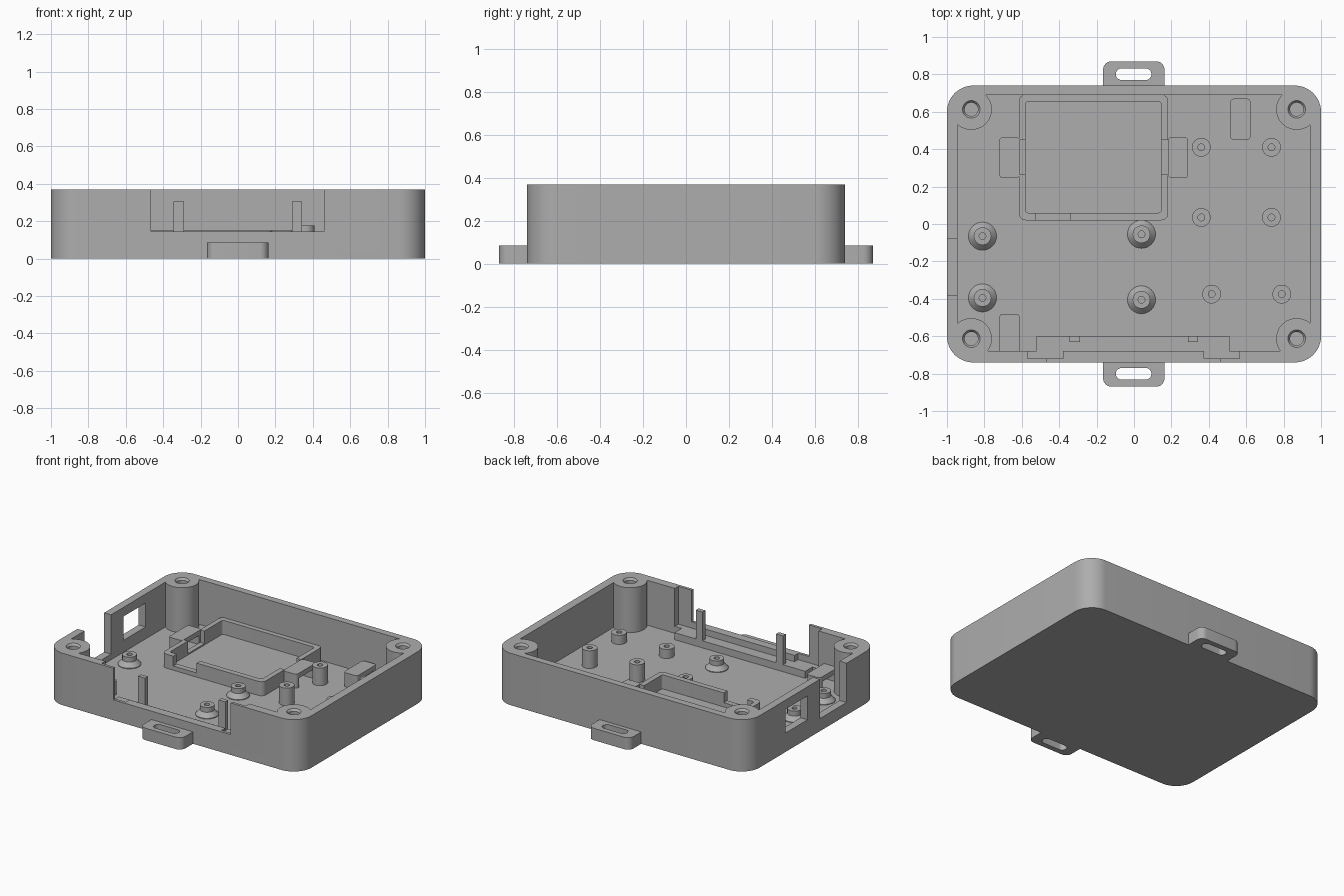
import bpy, bmesh
from math import sin, cos, pi

if "Cube" in bpy.data.objects:
    bpy.data.objects.remove(bpy.data.objects["Cube"])

grey = bpy.data.materials.new("plain grey")
grey.use_nodes = True
GREY = (0.42, 0.42, 0.42, 1)
grey.diffuse_color = GREY
grey.node_tree.nodes["Principled BSDF"].inputs["Base Color"].default_value = GREY

FLOOR, TOP, RIM = 0.05, 0.37, 0.15


def make(name, bm):
    bmesh.ops.recalc_face_normals(bm, faces=bm.faces)
    mesh = bpy.data.meshes.new(name)
    bm.to_mesh(mesh)
    bm.free()
    obj = bpy.data.objects.new(name, mesh)
    bpy.context.scene.collection.objects.link(obj)
    mesh.materials.append(grey)
    return obj


def prism(name, xs, ys, zs, r=0, seg=8):
    """Upright block with rounded vertical corners."""
    pts = []
    if r == 0:
        pts = [(xs[0], ys[0]), (xs[1], ys[0]), (xs[1], ys[1]), (xs[0], ys[1])]
    else:
        corners = [(xs[1] - r, ys[1] - r), (xs[0] + r, ys[1] - r),
                   (xs[0] + r, ys[0] + r), (xs[1] - r, ys[0] + r)]
        for q, (cx, cy) in enumerate(corners):
            for i in range(seg + 1):
                a = (q + i / seg) * pi / 2
                pts.append((cx + r * cos(a), cy + r * sin(a)))
    bm = bmesh.new()
    base = bm.faces.new([bm.verts.new((x, y, zs[0])) for x, y in pts])
    ext = bmesh.ops.extrude_face_region(bm, geom=[base], use_keep_orig=True)
    for v in ext["geom"]:
        if isinstance(v, bmesh.types.BMVert):
            v.co.z = zs[1]
    bmesh.ops.remove_doubles(bm, verts=bm.verts, dist=1e-5)
    return make(name, bm)


def lathe(name, x, y, profile, n=32):
    """Turned part; the profile lists (radius, height) from base to axis."""
    bm = bmesh.new()
    rings = [[bm.verts.new((x + r * cos(2 * pi * i / n), y + r * sin(2 * pi * i / n), z))
              for i in range(n)] for r, z in profile]
    for a, b in zip(rings, rings[1:]):
        for i in range(n):
            j = (i + 1) % n
            bm.faces.new((a[i], a[j], b[j], b[i]))
    bm.faces.new(rings[0])
    bm.faces.new(rings[-1])
    return make(name, bm)


def cut(target, *cutters):
    """Subtract the cutters for good and remove them."""
    for c in cutters:
        c.hide_render = True
        mod = target.modifiers.new("cut", 'BOOLEAN')
        mod.operation, mod.solver, mod.object = 'DIFFERENCE', 'EXACT', c
        dg = bpy.context.evaluated_depsgraph_get()
        mesh = bpy.data.meshes.new_from_object(target.evaluated_get(dg))
        target.modifiers.clear()
        target.data = mesh
        bpy.data.objects.remove(c)
    return target


# Tray shell, with corner bosses left standing in the cavity
CORNERS = [(sx * 0.87, sy * 0.613) for sx in (-1, 1) for sy in (-1, 1)]
cavity = prism("cavity", (-0.945, 0.94), (-0.68, 0.69), (FLOOR, 0.5))
cut(cavity, *[lathe("boss", x, y, [(0.11, 0), (0.11, 0.6)], 40) for x, y in CORNERS])
shell = prism("tray_shell", (-1, 1), (-0.74, 0.74), (0, TOP), 0.14, 12)
cut(shell, cavity)

# Screw holes with a small chamfer
cut(shell, *[lathe("hole", x, y, [(0.036, 0.1), (0.036, 0.355), (0.047, TOP), (0.047, 0.45)])
             for x, y in CORNERS])

# Openings: front notch, thinned pockets beside it, side notch, side window
cut(shell,
    prism("front_notch", (-0.465, 0.46), (-0.8, -0.6), (0.145, 0.5)),
    prism("pocket", (-0.57, -0.38), (-0.72, -0.66), (0.1, 0.5)),
    prism("pocket", (0.375, 0.565), (-0.72, -0.66), (0.1, 0.5)),
    prism("side_notch", (-1.1, -0.9), (-0.38, -0.08), (0.09, 0.5)),
    prism("side_window", (-1.1, -0.9), (0.06, 0.31), (0.135, 0.305)))

# Front ledge and its upright posts
prism("front_ledge", (-0.52, 0.51), (-0.69, -0.6), (FLOOR - 0.01, 0.1))
for side, xs in (("right", (-0.345, -0.29)), ("left", (0.29, 0.343))):
    prism(side + "_post", xs, (-0.632, -0.6), (0.09, 0.305))

# Battery frame with strap gaps and a wire gap
frame = prism("battery_frame", (-0.615, 0.182), (0.02, 0.692), (FLOOR - 0.01, RIM), 0.035)
cut(frame,
    prism("inside", (-0.58, 0.145), (0.06, 0.655), (0, 0.3), 0.015),
    prism("strap_gap", (-0.7, 0.3), (0.265, 0.45), (0.06, 0.3)),
    prism("wire_gap", (-0.525, -0.34), (-0.1, 0.1), (0.08, 0.3)))

# Strap loops: small bridges with a tunnel
LOOPS = {"frame_right": (-0.72, 0.245), "frame_left": (0.182, 0.245),
         "back": (0.515, 0.45), "front": (-0.72, -0.7)}
for name, (x, y) in LOOPS.items():
    loop = prism(name + "_strap_loop", (x, x + 0.108), (y, y + 0.22), (FLOOR - 0.01, RIM), 0.02)
    cut(loop, prism("tunnel", (x - 0.1, x + 0.3), (y + 0.03, y + 0.19), (FLOOR, 0.115)))

# Straight standoffs
TALL, SHORT = 0.176, 0.115
for x, y, h in ((0.36, 0.41, TALL), (0.735, 0.41, TALL), (0.36, 0.035, TALL),
                (0.735, 0.035, TALL), (0.415, -0.375, SHORT), (0.79, -0.375, SHORT)):
    lathe("straight_standoff", x, y, [(0.05, FLOOR - 0.01), (0.05, h), (0.018, h),
                                      (0.018, FLOOR + 0.01)])

# Flared standoffs
for x, y in ((-0.81, -0.065), (-0.81, -0.395), (0.04, -0.055), (0.04, -0.405)):
    lathe("flared_standoff", x, y, [(0.075, FLOOR - 0.01), (0.075, 0.055), (0.047, 0.085),
                                    (0.047, 0.12), (0.018, 0.12), (0.018, FLOOR + 0.01)])

# Slotted mounting tabs
for side, s in (("front", -1), ("back", 1)):
    tab = prism(side + "_tab", (-0.165, 0.163), sorted((s * 0.695, s * 0.87)), (0, 0.085), 0.045)
    cut(tab, prism("slot", (-0.097, 0.093), sorted((s * 0.77, s * 0.832)), (-0.1, 0.2), 0.03))

# Smooth the curved walls, keep the edges crisp
bpy.ops.object.select_all(action='DESELECT')
for obj in bpy.context.scene.objects:
    if obj.type == 'MESH' and grey.name in obj.data.materials:
        obj.select_set(True)
        bpy.context.view_layer.objects.active = obj
bpy.ops.object.shade_smooth_by_angle(angle=pi / 6)
